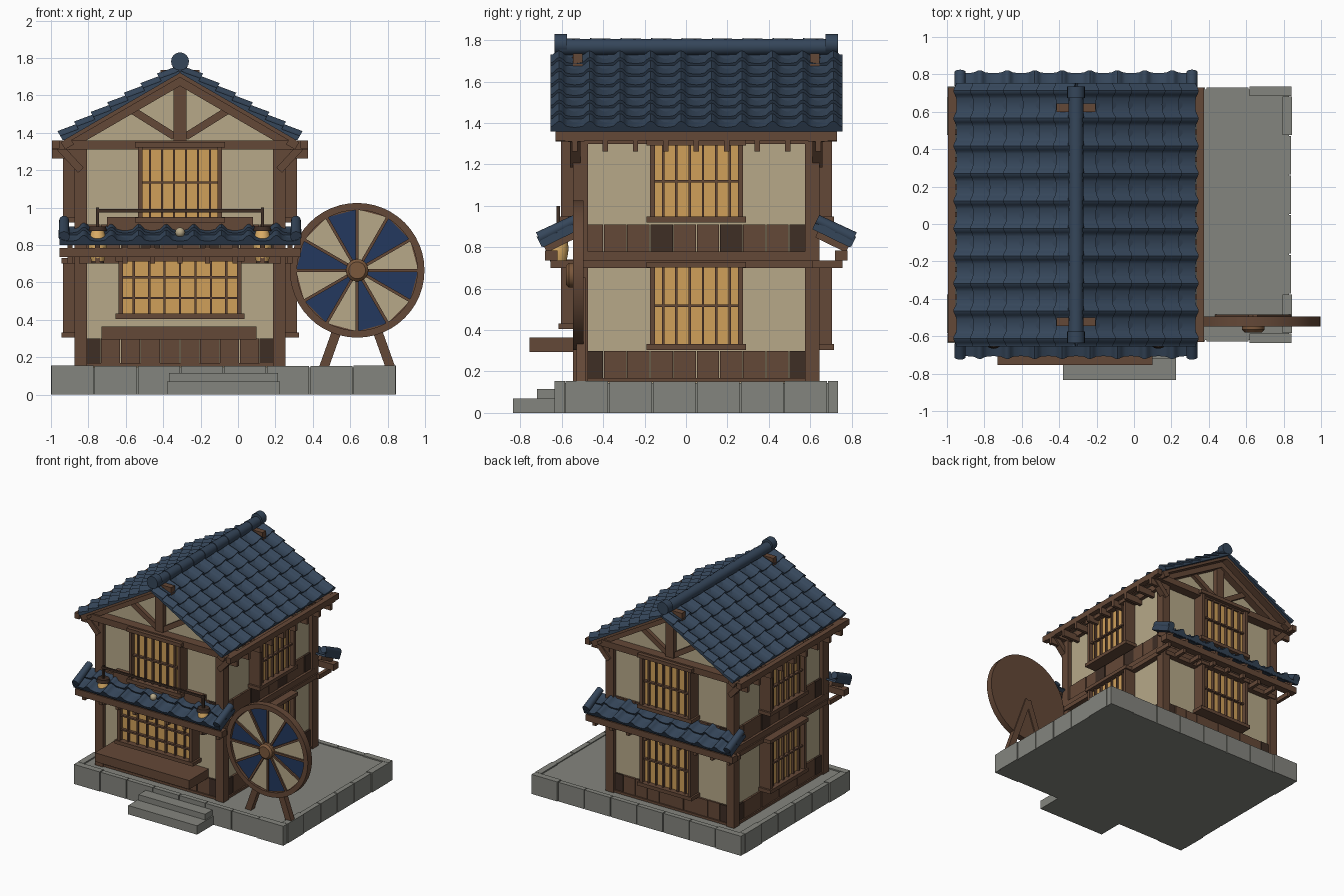
import bpy, bmesh, math
from mathutils import Matrix, Vector

if "Cube" in bpy.data.objects:
    bpy.data.objects.remove(bpy.data.objects["Cube"])


def material(name, code):
    rgb = [int(code[i:i + 2], 16) / 255 for i in (0, 2, 4)]
    col = [c / 12.92 if c < 0.04 else ((c + 0.055) / 1.055) ** 2.4 for c in rgb] + [1]
    m = bpy.data.materials.new(name)
    m.use_nodes = True
    m.diffuse_color = col
    m.node_tree.nodes["Principled BSDF"].inputs["Base Color"].default_value = col
    return m


WOOD = material("brown wood", "644837")
DARK = material("dark wood", "3e2e25")
PLASTER = material("cream plaster", "b7a989")
PANE = material("warm window paper", "d0a05a")
STONE = material("grey stone", "84857e")
TILE = material("slate blue tile", "35465a")
BLUE = material("deep blue cloth", "23385e")
LAMP = material("lantern yellow", "dcae66")
HUB = material("light wood", "7b583c")

CX, CY = -0.31, 0.05
T, R = Matrix.Translation, Matrix.Rotation


def finish(name, bm, *mats, smooth=False):
    bmesh.ops.recalc_face_normals(bm, faces=bm.faces)
    me = bpy.data.meshes.new(name)
    bm.to_mesh(me)
    bm.free()
    for m in mats:
        me.materials.append(m)
    ob = bpy.data.objects.new(name, me)
    bpy.context.collection.objects.link(ob)
    if smooth:
        bpy.ops.object.select_all(action='DESELECT')
        ob.select_set(True)
        bpy.context.view_layer.objects.active = ob
        bpy.ops.object.shade_smooth_by_angle(angle=math.radians(40))
    return ob


def box(bm, x0, x1, y0, y1, z0, z1, m=Matrix(), index=0):
    mid = T(((x0 + x1) / 2, (y0 + y1) / 2, (z0 + z1) / 2))
    size = Matrix.Diagonal((abs(x1 - x0), abs(y1 - y0), abs(z1 - z0), 1))
    vs = bmesh.ops.create_cube(bm, size=1, matrix=m @ mid @ size)["verts"]
    for f in {f for v in vs for f in v.link_faces}:
        f.material_index = index


def beam(bm, p, q, width, y0, y1, m=Matrix()):
    """Bar between two (x, z) points."""
    d = Vector(q) - Vector(p)
    frame = m @ T((p[0], 0, p[1])) @ R(-math.atan2(d.y, d.x), 4, 'Y')
    box(bm, 0, d.length, y0, y1, -width / 2, width / 2, frame)


def lathe(bm, profile, m, steps=24):
    vs = [bm.verts.new((r, 0, h)) for r, h in profile]
    es = [bm.edges.new(e) for e in zip(vs, vs[1:])]
    out = bmesh.ops.spin(bm, geom=vs + es, cent=(0, 0, 0), axis=(0, 0, 1),
                         angle=2 * math.pi, steps=steps, use_duplicate=False)
    new = list({v for e in es for f in e.link_faces for v in f.verts} | set(vs))
    done, todo = set(new), list(new)
    while todo:
        for e in todo.pop().link_edges:
            for v in e.verts:
                if v not in done:
                    done.add(v)
                    todo.append(v)
    bmesh.ops.transform(bm, matrix=m, verts=list(done))
    bmesh.ops.remove_doubles(bm, verts=list(done), dist=0.0001)


def side(k):
    """Frame on a wall: x along, -y outward; k = front, left, back, right."""
    return T((CX, CY, 0)) @ R(k * math.pi / 2, 4, 'Z') @ T((0, -0.53 if k % 2 else -0.56, 0))


def slope(k, dist, z, degrees):
    return (T((CX, CY, 0)) @ R(k * math.pi / 2, 4, 'Z') @ T((0, -dist, z))
            @ R(math.radians(degrees), 4, 'X'))


PITCH = 0.147


def wave(u):
    t = abs((u / PITCH) % 1 - 0.5)
    if t < 0.2:
        return 0.026 * math.cos(math.pi * t / 0.4)
    return -0.008 * math.sin(math.pi * (t - 0.2) / 0.6)


def tiles(name, m, half, length, courses):
    bm = bmesh.new()
    box(bm, -half, half, 0, length, 0, 0.014, m)
    step, n = length / courses, int(half * 2 / PITCH * 14)
    for c in range(courses):
        v0, v1 = c * step - 0.006, min((c + 1) * step + 0.01, length)
        rows = []
        for i in range(n + 1):
            u = -half + 2 * half * i / n
            h = wave(u)
            rows.append([bm.verts.new(m @ Vector(p)) for p in (
                (u, v0, 0.004), (u, v0, 0.034 + h), (u, v1, 0.014 + h), (u, v1, 0))])
        for a, b in zip(rows, rows[1:]):
            for j in range(4):
                bm.faces.new((a[j], a[(j + 1) % 4], b[(j + 1) % 4], b[j]))
        bm.faces.new(rows[0])
        bm.faces.new(rows[-1])
    return finish(name, bm, TILE, smooth=True)


# Stone base with edging blocks, and front steps
bm = bmesh.new()
box(bm, -0.985, 0.83, -0.62, 0.72, 0, 0.145)
for x0, x1, y0, y1 in ((-1, 0.845, -0.635, -0.585), (-1, 0.845, 0.685, 0.735),
                       (-1, -0.95, -0.585, 0.685), (0.795, 0.845, -0.585, 0.685)):
    along_x = x1 - x0 > 1.5
    n = 8 if along_x else 6
    for i in range(n):
        a, b, g = i / n, (i + 1) / n, 0.003
        o = 0.006 * (0 < i < n - 1)
        if along_x:
            box(bm, x0 + (x1 - x0) * a + g, x0 + (x1 - x0) * b - g, y0 + o, y1 - o, 0, 0.155 - o / 2)
        else:
            box(bm, x0 + o, x1 - o, y0 + (y1 - y0) * a + g, y0 + (y1 - y0) * b - g, 0, 0.155 - o / 2)
finish("stone_base", bm, STONE)
bm = bmesh.new()
box(bm, -0.38, 0.225, -0.835, -0.62, 0, 0.07)
box(bm, -0.37, 0.215, -0.72, -0.62, 0.07, 0.115)
finish("front_steps", bm, STONE)

# Plaster body and gable prism
bm = bmesh.new()
box(bm, CX - 0.53, CX + 0.53, CY - 0.56, CY + 0.56, 0.14, 1.36)
ends = [[bm.verts.new((CX + x, CY + y, z)) for x, z in ((-0.57, 1.35), (0.57, 1.35), (0, 1.69))]
        for y in (-0.56, 0.56)]
for e in ends:
    bm.faces.new(e)
for i in range(3):
    j = (i + 1) % 3
    bm.faces.new((ends[0][i], ends[0][j], ends[1][j], ends[1][i]))
finish("plaster_walls", bm, PLASTER)

# Timber frame, plank skirting and rafter ends on each wall
frame, planks, rafters = bmesh.new(), bmesh.new(), bmesh.new()
for sx in (-1, 1):
    for sy in (-1, 1):
        x, y = CX + sx * 0.53, CY + sy * 0.56
        box(frame, x - 0.034, x + 0.034, y - 0.036, y + 0.036, 0.15, 1.36)
for k in range(4):
    m, w = side(k), 0.56 if k % 2 else 0.53
    box(frame, -w, w, -0.025, 0, 0.15, 0.168, m)
    box(frame, -w - 0.01, w + 0.01, -0.045, 0, 0.70, 0.735, m)
    box(frame, -w - 0.01, w + 0.01, -0.035, 0, 0.735, 0.78, m)
    for z0, z1, dark in ((0.165, 0.30, (0, 9)), (0.78, 0.91, (3, 6, 9))):
        for i in range(10):
            a = -w + 2 * w * i / 10
            box(planks, a + 0.002, a + w / 5 - 0.002, -0.014 - 0.003 * (i % 2), 0, z0, z1, m,
                int(i in dark))
    if k % 2:
        box(frame, -0.68, 0.68, -0.155, -0.115, 1.315, 1.36, m)
        box(frame, -0.58, 0.58, -0.03, 0, 1.3, 1.36, m)
    else:
        box(frame, -0.685, 0.685, -0.075, 0.02, 1.31, 1.36, m)
        box(frame, -0.645, 0.645, -0.17, -0.11, 0.735, 0.785, m)
        # Gable truss
        box(frame, -0.035, 0.035, -0.04, 0, 1.35, 1.72, m)
        box(frame, -0.105, 0.105, -0.035, 0.01, 1.665, 1.735, m)
        for s in (-1, 1):
            beam(frame, (s * 0.03, 1.38), (s * 0.27, 1.53), 0.04, -0.03, 0, m)
            beam(frame, (s * 0.53, 1.2), (s * 0.65, 1.33), 0.04, -0.05, 0, m)
    for i in range(-4, 5):
        u = i * PITCH
        if k % 2:
            box(rafters, u - 0.013, u + 0.013, -0.155, 0, 1.262, 1.315, m)
        else:
            box(rafters, u - 0.013, u + 0.013, -0.145, 0, 0.70, 0.735, m)
            box(rafters, u - 0.013, u + 0.013, -0.165, 0, -0.03, 0, slope(k, 0.74, 0.8, 26) @ T((0, 0.17, 0)))
for k in (1, 3):
    m = slope(k, 0.62, 1.36, 30.1)
    box(frame, -0.68, 0.68, 0.01, 0.72, -0.02, 0, m)
    for s in (-1, 1):
        box(frame, s * 0.56, s * 0.62, 0, 0.72, -0.06, -0.02, m)
        box(frame, s * 0.62, s * 0.68, -0.02, 0.035, -0.045, 0, m)
finish("timber_frame", frame, WOOD)
finish("plank_skirting", planks, WOOD, DARK)
finish("rafter_ends", rafters, WOOD)


# Lattice windows
def window(name, k, half, z0, z1, bars, rails):
    m, bm = side(k), bmesh.new()
    box(bm, -half + 0.01, half - 0.01, -0.06, 0, z0 + 0.01, z1 - 0.01, m, 1)
    for s in (-1, 1):
        box(bm, s * half, s * (half - 0.025), -0.095, 0, z0, z1, m)
    for z in (z0, z1 - 0.028):
        box(bm, -half - 0.015, half + 0.015, -0.105, 0, z, z + 0.028, m)
    for i in range(1, bars + 1):
        u = -half + 2 * half * i / (bars + 1)
        box(bm, u - 0.006, u + 0.006, -0.078, -0.05, z0, z1, m)
    for i in range(1, rails + 1):
        z = z0 + (z1 - z0) * i / (rails + 1)
        box(bm, -half, half, -0.083, -0.05, z - 0.006, z + 0.006, m)
    finish(name, bm, WOOD, PANE)


for k, label in enumerate(("front", "left", "back", "right")):
    if k == 0:
        window("front_lower_window", k, 0.33, 0.405, 0.74, 7, 2)
    else:
        window(label + "_lower_window", k, 0.225, 0.305, 0.73, 6, 1)
    window(label + "_upper_window", k, 0.225, 0.92, 1.35 if k % 2 == 0 else 1.32, 6, 1)

# Tiled roofs
for k, label in ((1, "left"), (3, "right")):
    tiles(label + "_main_roof", slope(k, 0.62, 1.36, 30.1), 0.705, 0.717, 7)
for k, label in ((0, "front"), (2, "back")):
    m = slope(k, 0.74, 0.8, 26)
    tiles(label + "_awning_tiles", m, 0.645, 0.2, 2)
    bm = bmesh.new()
    for s in (-1, 1):
        lathe(bm, ((0, 0), (0.03, 0), (0.026, 0.2), (0, 0.2)),
              m @ T((s * 0.62, 0, 0.05)) @ R(-math.pi / 2, 4, 'X'), 16)
    finish(label + "_awning_end_tiles", bm, TILE, smooth=True)
bm = bmesh.new()
turn = R(-math.pi / 2, 4, 'X')
for i in range(9):
    lathe(bm, ((0, 0), (0.042, 0), (0.038, 0.152), (0, 0.152)), T((CX, -0.61 + i * PITCH, 1.768)) @ turn, 16)
for y in (-0.635, 0.675):
    lathe(bm, ((0, 0), (0.048, 0), (0.048, 0.06), (0, 0.06)), T((CX, y, 1.782)) @ turn, 16)
finish("ridge_tiles", bm, TILE, smooth=True)

# Bench and balcony board
bm = bmesh.new()
box(bm, -0.73, 0.10, -0.755, -0.5, 0.295, 0.365)
finish("front_bench", bm, WOOD)
bm = bmesh.new()
box(bm, -0.70, 0.08, -0.57, -0.5, 0.84, 0.95)
finish("balcony_board", bm, WOOD)

# Lanterns on a hanging rail
rail, paper, caps = bmesh.new(), bmesh.new(), bmesh.new()
box(rail, -0.76, 0.14, -0.625, -0.61, 0.975, 0.992)
for x in (-0.75, 0.13):
    at = T((x, -0.617, 0))
    box(rail, x - 0.008, x + 0.008, -0.625, -0.609, 0.9, 1.0)
    lathe(paper, [(0.034 + 0.015 * math.sin(math.pi * i / 8), 0.715 + 0.02 * i) for i in range(9)], at)
    for z, r in ((0.70, 0.035), (0.875, 0.05)):
        lathe(caps, ((0, z), (r, z), (r * 0.85, z + 0.025), (0, z + 0.025)), at)
finish("lantern_rail", rail, DARK)
finish("lantern_paper", paper, LAMP, smooth=True)
finish("lantern_caps", caps, DARK, smooth=True)
bm = bmesh.new()
bmesh.ops.create_uvsphere(bm, u_segments=16, v_segments=8, radius=0.026, matrix=T((CX, -0.62, 0.868)))
finish("awning_ornament", bm, PLASTER, smooth=True)

# Wheel: backing disc, rim, cloth sectors, spokes, hub and legs
WX, WZ = 0.637, 0.665
m = T((WX, -0.495, WZ)) @ R(math.pi / 2, 4, 'X')
bm = bmesh.new()
lathe(bm, ((0, 0), (0.36, 0), (0.36, 0.052), (0.322, 0.052), (0.322, 0.03), (0, 0.03)), m, 48)
for i in range(12):
    a = i * math.pi / 6
    beam(bm, (WX, WZ), (WX + 0.33 * math.cos(a), WZ + 0.33 * math.sin(a)), 0.016, -0.543, -0.51)
finish("wheel_frame", bm, WOOD, smooth=True)
bm = bmesh.new()
mid = bm.verts.new(m @ Vector((0, 0, 0.035)))
ring = [bm.verts.new(m @ Vector((0.326 * math.cos(i * math.pi / 6), 0.326 * math.sin(i * math.pi / 6), 0.035)))
        for i in range(12)]
for i in range(12):
    bm.faces.new((mid, ring[i], ring[(i + 1) % 12])).material_index = i % 2
finish("wheel_sectors", bm, PLASTER, BLUE)
bm = bmesh.new()
lathe(bm, ((0, 0.02), (0.06, 0.02), (0.06, 0.07), (0.045, 0.085), (0, 0.085)), m)
finish("wheel_hub", bm, HUB, smooth=True)
bm = bmesh.new()
for s in (-1, 1):
    beam(bm, (WX, WZ - 0.02), (WX + s * 0.18, 0.14), 0.05, -0.53, -0.485)
finish("wheel_legs", bm, WOOD)
